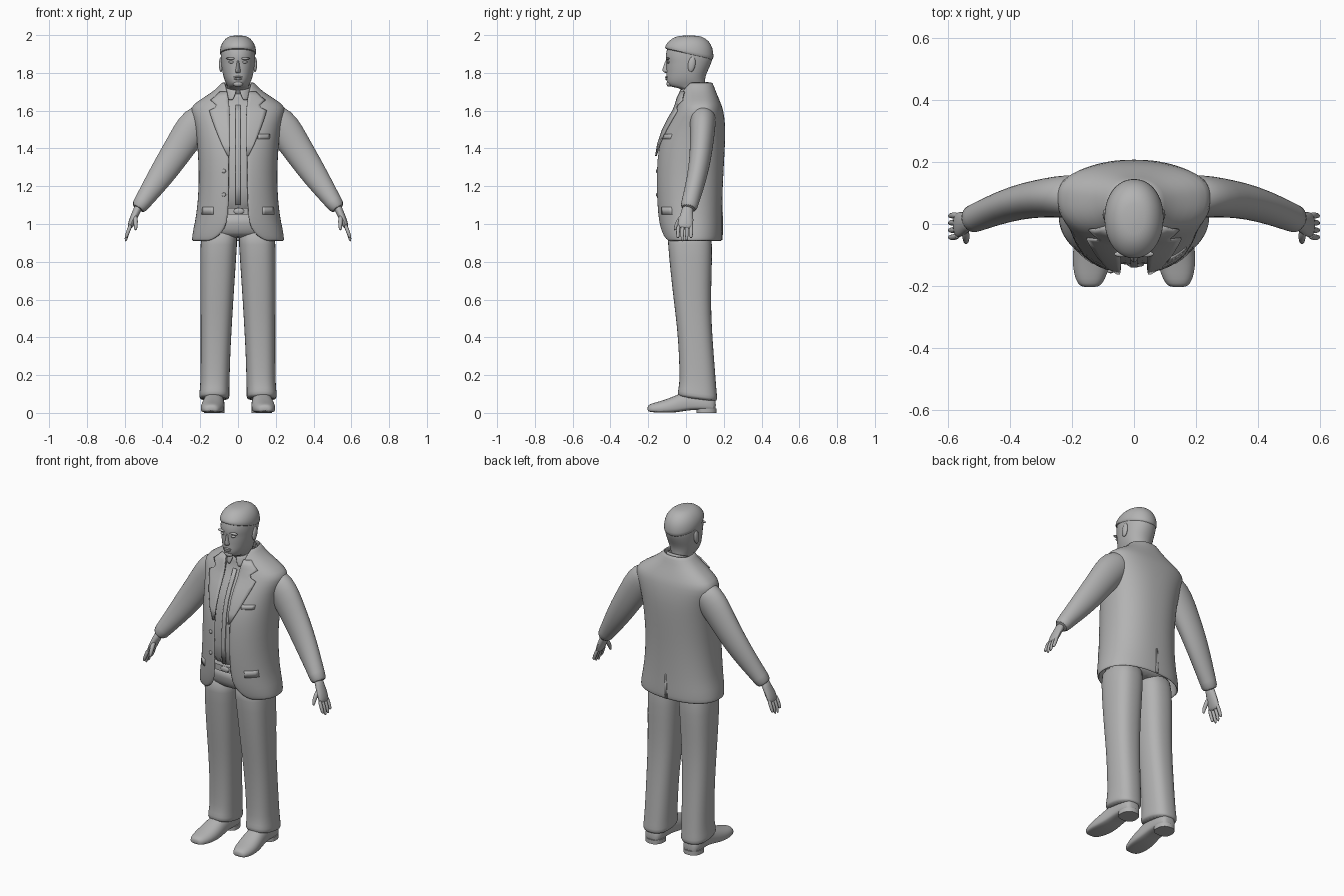
import bpy, bmesh, math
from mathutils import Vector

mat = bpy.data.materials.new("plain_grey")
mat.diffuse_color = (0.45, 0.45, 0.45, 1)


def finish(name, grid, closed=True, caps=True, sub=1, solid=0, mirror=False):
    """Skin rows of points into a surface, then smooth it."""
    bm = bmesh.new()
    rows = [[bm.verts.new(p) for p in row] for row in grid]
    n = len(rows[0])
    for a, b in zip(rows, rows[1:]):
        for i in range(n if closed else n - 1):
            j = (i + 1) % n
            bm.faces.new((a[i], a[j], b[j], b[i]))
    if caps and closed:
        bm.faces.new(rows[0])
        bm.faces.new(rows[-1])
    bmesh.ops.recalc_face_normals(bm, faces=bm.faces)
    me = bpy.data.meshes.new(name)
    bm.to_mesh(me)
    bm.free()
    ob = bpy.data.objects.new(name, me)
    bpy.context.collection.objects.link(ob)
    me.materials.append(mat)
    if solid:
        m = ob.modifiers.new("thickness", 'SOLIDIFY')
        m.thickness, m.offset = solid, 0
    if mirror:
        m = ob.modifiers.new("mirror", 'MIRROR')
        m.use_mirror_merge = False
    if sub:
        m = ob.modifiers.new("soften", 'SUBSURF')
        m.levels = m.render_levels = sub
    bpy.ops.object.select_all(action='DESELECT')
    bpy.context.view_layer.objects.active = ob
    ob.select_set(True)
    bpy.ops.object.shade_smooth_by_angle(angle=math.radians(50))
    return ob


def ring(z, hw, yf, yb, yc, n=2.3, cx=0, tilt=0, edge=None, count=32):
    """Rounded cross-section; edge leaves a gap of that half width at the front."""
    a0 = 0 if edge is None else math.asin(min(1, edge / hw) ** (n / 2))
    pts = []
    for i in range(count):
        t = i / count if edge is None else i / (count - 1)
        a = a0 + (2 * math.pi - 2 * a0) * t
        s, c = math.sin(a), math.cos(a)
        x = cx + hw * math.copysign(abs(s) ** (2 / n), s)
        d = abs(c) ** (2 / n)
        y = yc - (yc - yf) * d if c > 0 else yc + (yb - yc) * d
        pts.append((x, y, z + tilt * (y - yc)))
    return pts


def tube(name, path, count=12, **kw):
    """Limb along x, y, z, in-plane radius, depth radius; mirrored."""
    grid = []
    for i, p in enumerate(path):
        a, b = path[max(0, i - 1)], path[min(len(path) - 1, i + 1)]
        t = (Vector(b[:3]) - Vector(a[:3])).normalized()
        u = Vector((0, 1, 0)).cross(t).normalized()
        v = t.cross(u)
        grid.append([Vector(p[:3]) + u * p[3] * math.cos(k * math.tau / count)
                     + v * p[4] * math.sin(k * math.tau / count) for k in range(count)])
    return finish(name, grid, mirror=True, **kw)


def ball(name, loc, scale, mirror=False, rot=0):
    grid = []
    for i in range(1, 10):
        f = math.pi * i / 10
        ring_pts = []
        for k in range(14):
            g = math.tau * k / 14
            x, y, z = (math.sin(f) * math.cos(g) * scale[0],
                       math.sin(f) * math.sin(g) * scale[1], math.cos(f) * scale[2])
            ring_pts.append((loc[0] + x, loc[1] + y * math.cos(rot) - z * math.sin(rot),
                             loc[2] + y * math.sin(rot) + z * math.cos(rot)))
        grid.append(ring_pts)
    return finish(name, grid, sub=0, mirror=mirror)


# Jacket: z, half width, front, back, widest y, front opening
JACKET = [(.91, .24, -.115, .185, .03, .15), (.935, .237, -.125, .187, .03, .10),
          (.98, .23, -.136, .187, .03, .065), (1.04, .215, -.147, .186, .03, .05),
          (1.2, .2, -.157, .188, .03, .047), (1.35, .205, -.152, .197, .04, .047),
          (1.45, .212, -.135, .202, .06, .047), (1.53, .225, -.10, .202, .08, .047),
          (1.6, .25, -.058, .192, .09, .047), (1.63, .235, -.046, .182, .09, .048),
          (1.67, .17, -.036, .165, .085, .05), (1.71, .11, -.02, .148, .07, .06),
          (1.75, .08, .0, .135, .06, .07)]
finish("jacket", [ring(*r[:5], edge=r[5], count=40) for r in JACKET], closed=False, solid=.012)


def jacket_y(x, z, side=-1):
    for a, b in zip(JACKET, JACKET[1:]):
        if a[0] <= z <= b[0]:
            t = (z - a[0]) / (b[0] - a[0])
            _, hw, yf, yb, yc, _ = [p + (q - p) * t for p, q in zip(a, b)]
            d = max(0, 1 - (abs(x) / hw) ** 2.3) ** (1 / 2.3)
            return yc - (yc - yf) * d if side < 0 else yc + (yb - yc) * d
    return 0


def plate(name, rows, off=.009, solid=.008, mirror=False, side=-1):
    """Strip of cloth lying on the jacket; rows of z, x start, x end."""
    grid = [[(x0 + (x1 - x0) * i / 5, jacket_y(x0 + (x1 - x0) * i / 5, z, side) + side * off, z)
             for i in range(6)] for z, x0, x1 in rows]
    finish(name, grid, closed=False, sub=0, solid=solid, mirror=mirror)


plate("lapel", [(1.36, .045, .055), (1.42, .043, .085), (1.5, .042, .118), (1.56, .043, .14),
                (1.6, .045, .152), (1.615, .046, .12), (1.63, .047, .115), (1.655, .05, .145),
                (1.67, .052, .125), (1.7, .058, .095)], off=.012, mirror=True)
plate("breast_pocket", [(1.45, .105, .165), (1.475, .105, .167)], off=.005)
plate("pocket_flap", [(1.05, .13, .19), (1.09, .13, .185)], off=.005, mirror=True)
plate("back_vent", [(.915, -.012, .008), (1.06, -.004, .004)], off=.005, side=1)
for z in (1.155, 1.28):
    ball("jacket_button", (-.075, jacket_y(.075, z) - .007, z), (.011, .006, .011))

# Shirt, placket and collar
finish("shirt", [ring(z, hw - .024, yf + .022, yb - .025, yc)
                 for z, hw, yf, yb, yc, _ in JACKET[3:11]]
       + [ring(1.70, .07, -.02, .115, .05)])
plate("shirt_placket", [(z, -.012, .012) for z in (1.1, 1.2, 1.3, 1.4, 1.47, 1.53, 1.58, 1.63)],
      off=-.019, solid=.006)
finish("shirt_collar", [ring(1.68, .083, -.045, .128, .05, edge=.026, tilt=.3),
                        ring(1.715, .074, -.036, .122, .05, edge=.012, tilt=.3),
                        ring(1.735, .066, -.03, .114, .05, edge=.006, tilt=.3)],
       closed=False, solid=.008)

# Trousers: hips, belt and legs
finish("trouser_hips", [ring(.925, .17, -.07, .12, .02), ring(.95, .185, -.1, .14, .02),
                        ring(1.0, .19, -.112, .15, .02), ring(1.07, .185, -.12, .15, .03)])
finish("belt", [ring(z, .19, -.131, .158, .03) for z in (1.05, 1.085)], sub=0)
ball("belt_buckle", (0.005, -.131, 1.068), (.028, .008, .017))
LEG = [(.99, .0, .19, -.1, .13), (.9, .004, .2, -.097, .14), (.75, .014, .201, -.083, .137),
       (.6, .024, .199, -.066, .132), (.45, .033, .198, -.047, .137), (.3, .041, .198, -.037, .148),
       (.17, .044, .199, -.034, .158), (.12, .046, .203, -.04, .163), (.085, .044, .207, -.046, .167),
       (.07, .05, .2, -.038, .16)]
finish("trouser_leg", [ring(z, (xo - xi) / 2, yf, yb, (yf + yb) / 2, n=2.5, cx=(xi + xo) / 2,
                            tilt=-.13 if z < .15 else 0, count=24)
                       for z, xi, xo, yf, yb in LEG], mirror=True)

# Shoes: y, centre x, half width, bottom, top
SHOE = [(-.204, .142, .022, .012, .034), (-.195, .142, .04, .005, .046), (-.16, .14, .055, .002, .056),
        (-.11, .136, .064, .0, .07), (-.05, .131, .062, .002, .095), (.0, .128, .056, .012, .115),
        (.05, .126, .054, .016, .12), (.11, .126, .054, .014, .11), (.148, .126, .045, .012, .09),
        (.158, .126, .025, .02, .07)]
grid = []
for y, cx, hw, b, t in SHOE:
    row = []
    for k in range(20):
        s, c = math.sin(k * math.tau / 20), math.cos(k * math.tau / 20)
        mid = b + (t - b) * .35
        z = mid + (t - mid) * c if c > 0 else mid - (mid - b) * abs(c) ** .4
        row.append((cx + hw * math.copysign(abs(s) ** .8, s), y, z))
    grid.append(row)
finish("shoe", grid, mirror=True)
finish("shoe_heel", [ring(z, .054, .055, .162, .1, cx=.126, count=20) for z in (0, .024)],
       sub=0, mirror=True)

# Sleeves and hands
tube("sleeve", [(.15, .09, 1.585, .05, .06), (.19, .09, 1.56, .085, .07), (.24, .088, 1.51, .094, .068),
                (.30, .083, 1.42, .083, .062), (.375, .07, 1.305, .075, .056), (.45, .045, 1.195, .06, .05),
                (.51, .02, 1.11, .045, .046), (.533, .012, 1.075, .042, .046)], count=20)
tube("palm", [(.522, .01, 1.10, .024, .03), (.54, .006, 1.06, .021, .032), (.556, 0, 1.025, .02, .042),
              (.57, -.004, .99, .016, .042), (.575, -.005, .975, .01, .036)])
for i, (dy, end) in enumerate(((-.034, .925), (-.013, .905), (.009, .908), (.03, .925))):
    tube("finger", [(.566, dy - .004, 1.0, .011, .011), (.58, dy * 1.1 - .005, .965, .011, .011),
                    (.591, dy * 1.1 - .006, .935, .01, .0095),
                    (.595, dy * 1.05 - .006, end, .006, .006)], count=8)
tube("thumb", [(.545, -.015, 1.045, .015, .015), (.542, -.04, 1.015, .013, .014),
               (.541, -.055, .985, .011, .011), (.542, -.06, .965, .006, .006)], count=8)

# Head and neck: z, half width, front, back, widest y
HEAD = [(1.66, .056, -.005, .1, .05), (1.715, .058, -.018, .102, .05), (1.722, .056, -.055, .1, .04),
        (1.73, .056, -.092, .1, .03), (1.75, .067, -.103, .1, .02), (1.775, .076, -.105, .102, .02),
        (1.8, .082, -.103, .11, .02), (1.83, .087, -.105, .125, .02), (1.86, .09, -.103, .137, .02),
        (1.88, .092, -.109, .142, .02), (1.92, .092, -.104, .142, .02), (1.955, .084, -.09, .13, .02),
        (1.985, .06, -.06, .098, .02), (1.996, .03, -.025, .06, .02)]
finish("head", [ring(*r, n=2.1) for r in HEAD])
# Hair shell with a raised edge along the forehead
finish("hair", [ring(z, hw, yf, yb, .02, n=2.1, tilt=t) for z, hw, yf, yb, t in
                ((1.893, .089, -.095, .139, -.25), (1.9, .096, -.111, .146, -.22),
                 (1.925, .096, -.112, .146, -.12), (1.955, .088, -.1, .135, -.04),
                 (1.984, .066, -.073, .106, 0), (1.999, .035, -.035, .065, 0))])

# Face details and ears
finish("nose", [ring(z, hw, yf, -.08, -.09, n=2, count=12) for z, hw, yf in
                ((1.798, .012, -.108), (1.806, .018, -.124), (1.818, .014, -.128),
                 (1.84, .009, -.118), (1.872, .008, -.109))])
ball("brow", (.037, -.097, 1.876), (.027, .01, .007), mirror=True)
ball("eye", (.035, -.094, 1.857), (.015, .008, .007), mirror=True)
ball("upper_lip", (0, -.103, 1.778), (.026, .008, .005))
ball("lower_lip", (0, -.102, 1.768), (.021, .008, .006))
ball("chin", (0, -.088, 1.742), (.026, .016, .016))
ball("ear", (.09, .03, 1.845), (.011, .02, .041), mirror=True, rot=-.15)
